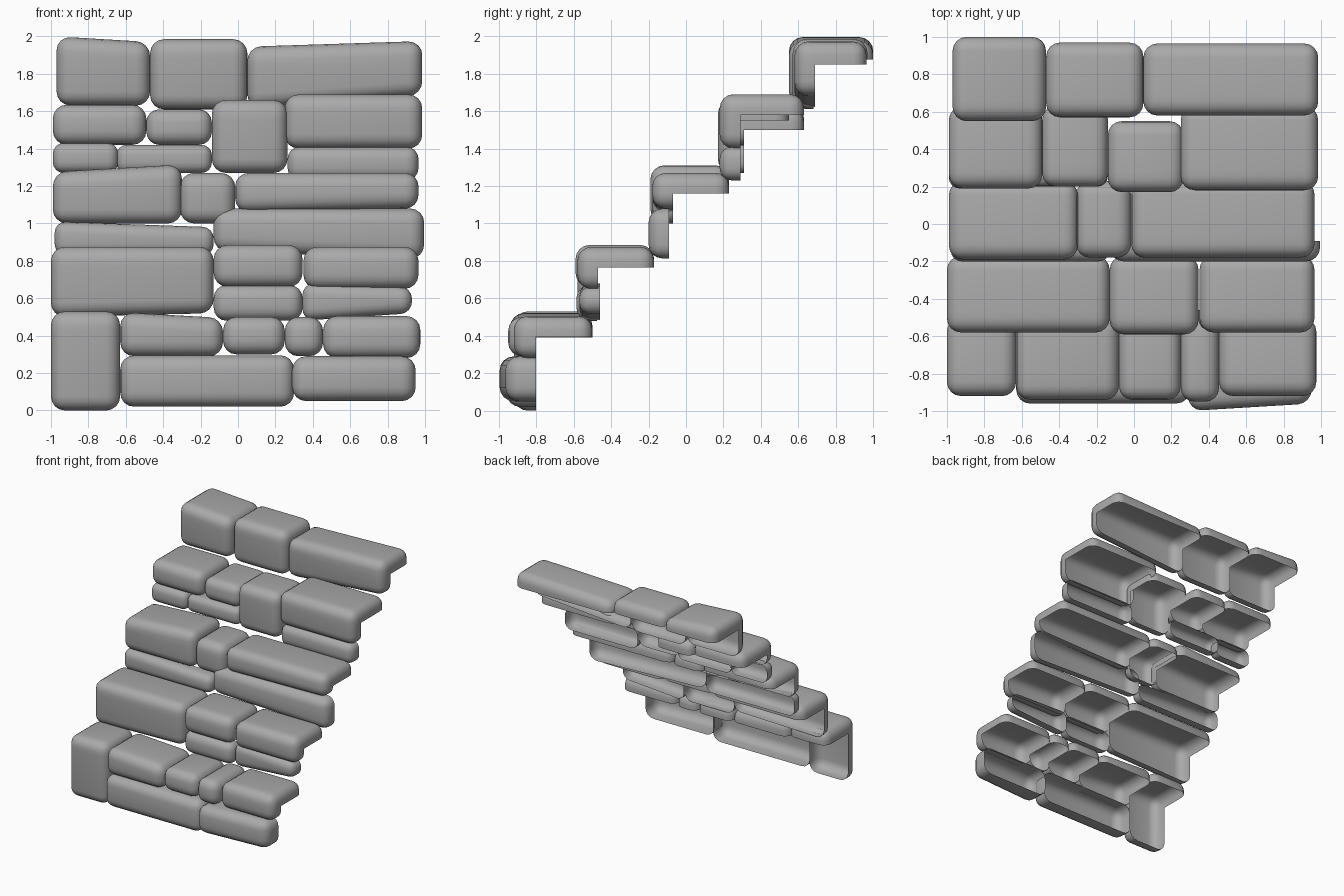
import bpy
import bmesh
from math import radians
from mathutils import Vector

default_cube = bpy.data.objects.get("Cube")
if default_cube:
    bpy.data.objects.remove(default_cube, do_unlink=True)

stone_grey = bpy.data.materials.new("stone grey")
stone_grey.use_nodes = True
grey = (0.4, 0.4, 0.4, 1)
stone_grey.diffuse_color = grey
stone_grey.node_tree.nodes["Principled BSDF"].inputs["Base Color"].default_value = grey


def stone(name, left, right, bottom, top, front, back, wall=0.11, tread=True,
          top_tilt=0.0, bottom_tilt=0.0, front_tilt=0.0):
    """Hollow rounded block: a riser face, with a tread shell behind it if wanted."""
    bm = bmesh.new()
    bmesh.ops.create_cube(bm, size=1)
    middle_x, middle_y = (left + right) / 2, (front + back) / 2
    for v in bm.verts:
        side = v.co.x
        v.co.x = left if v.co.x < 0 else right
        v.co.y = front + side * front_tilt if v.co.y < 0 else back
        v.co.z = bottom + side * bottom_tilt if v.co.z < 0 else top + side * top_tilt

    # Worn, rounded edges
    radius = min(0.075, 0.36 * min(right - left, top - bottom))
    bmesh.ops.bevel(bm, geom=bm.edges[:], offset=radius, segments=4,
                    profile=0.5, affect='EDGES', clamp_overlap=True)

    # Open up the hidden underside and back
    y_cut, z_cut = front + wall, top - 0.11
    cuts = [(Vector((middle_x, y_cut, 0)), Vector((0, 1, 0)))]
    if tread:
        cuts.append((Vector((middle_x, middle_y, z_cut)), Vector((0, 0, 1))))
    for point, normal in cuts:
        bmesh.ops.bisect_plane(bm, geom=bm.verts[:] + bm.edges[:] + bm.faces[:],
                               plane_co=point, plane_no=normal)
    hidden = []
    for face in bm.faces:
        centre = face.calc_center_median()
        if centre.y > y_cut and (not tread or centre.z < z_cut):
            hidden.append(face)
    bmesh.ops.delete(bm, geom=hidden, context='FACES')

    mesh = bpy.data.meshes.new(name)
    bm.to_mesh(mesh)
    bm.free()
    mesh.materials.append(stone_grey)
    block = bpy.data.objects.new(name, mesh)
    bpy.context.collection.objects.link(block)
    bpy.ops.object.select_all(action='DESELECT')
    block.select_set(True)
    bpy.context.view_layer.objects.active = block
    bpy.ops.object.shade_smooth_by_angle(angle=radians(40))


def riser(name, left, right, bottom, top, front, wall=0.11, **tilts):
    stone(name, left, right, bottom, top, front, front + 0.4, wall, tread=False, **tilts)


# First step
back = -0.5
stone("first_step_corner", -1, -0.63, 0, 0.53, -0.92, back, wall=0.12)
stone("first_step_long", -0.63, -0.08, 0.29, 0.51, -0.94, back, wall=0.14, top_tilt=-0.03)
stone("first_step_middle", -0.08, 0.25, 0.3, 0.5, -0.94, back, wall=0.14)
stone("first_step_small", 0.25, 0.455, 0.29, 0.5, -0.95, back, wall=0.15)
stone("first_step_right", 0.455, 0.975, 0.28, 0.505, -0.92, back, wall=0.12)
riser("first_riser_left", -0.63, 0.3, 0.02, 0.295, -0.96, wall=0.16)
riser("first_riser_right", 0.29, 0.95, 0.05, 0.29, -0.98, wall=0.18, front_tilt=0.04)

# Second step
back = -0.17
stone("second_step_left", -1, -0.13, 0.51, 0.875, -0.58, back, bottom_tilt=0.02)
stone("second_step_middle", -0.13, 0.345, 0.66, 0.885, -0.59, back)
stone("second_step_right", 0.35, 0.965, 0.65, 0.875, -0.58, back)
riser("second_riser_middle", -0.13, 0.345, 0.48, 0.67, -0.585)
riser("second_riser_right", 0.345, 0.93, 0.5, 0.67, -0.57, bottom_tilt=0.04, top_tilt=-0.02)

# Third step
back = 0.23
stone("third_step_left", -0.99, -0.3, 1, 1.295, -0.19, back, top_tilt=0.04)
stone("third_step_small", -0.31, -0.015, 1, 1.27, -0.18, back)
stone("third_step_right", -0.015, 0.965, 1.07, 1.27, -0.18, back, bottom_tilt=0.02)
riser("third_riser_left", -0.98, -0.13, 0.83, 0.995, -0.2, top_tilt=-0.03)
riser("third_riser_right", -0.13, 0.995, 0.83, 1.08, -0.2, bottom_tilt=-0.04)

# Fourth step
back = 0.63
stone("fourth_step_left", -0.99, -0.49, 1.42, 1.635, 0.19, back)
stone("fourth_step_small", -0.49, -0.14, 1.42, 1.61, 0.2, back)
stone("fourth_step_tall", -0.14, 0.265, 1.27, 1.66, 0.17, 0.55)
stone("fourth_step_right", 0.25, 0.985, 1.4, 1.69, 0.18, back)
riser("fourth_riser_left", -0.99, -0.64, 1.27, 1.43, 0.19)
riser("fourth_riser_small", -0.65, -0.14, 1.27, 1.42, 0.2)
riser("fourth_riser_right", 0.265, 0.965, 1.23, 1.41, 0.18)

# Fifth step
stone("fifth_step_left", -0.97, -0.47, 1.63, 1.985, 0.55, 1, top_tilt=-0.03)
stone("fifth_step_middle", -0.47, 0.05, 1.61, 1.985, 0.57, 0.97)
stone("fifth_step_right", 0.05, 0.985, 1.65, 1.96, 0.58, 0.965, top_tilt=0.03, bottom_tilt=0.07)
